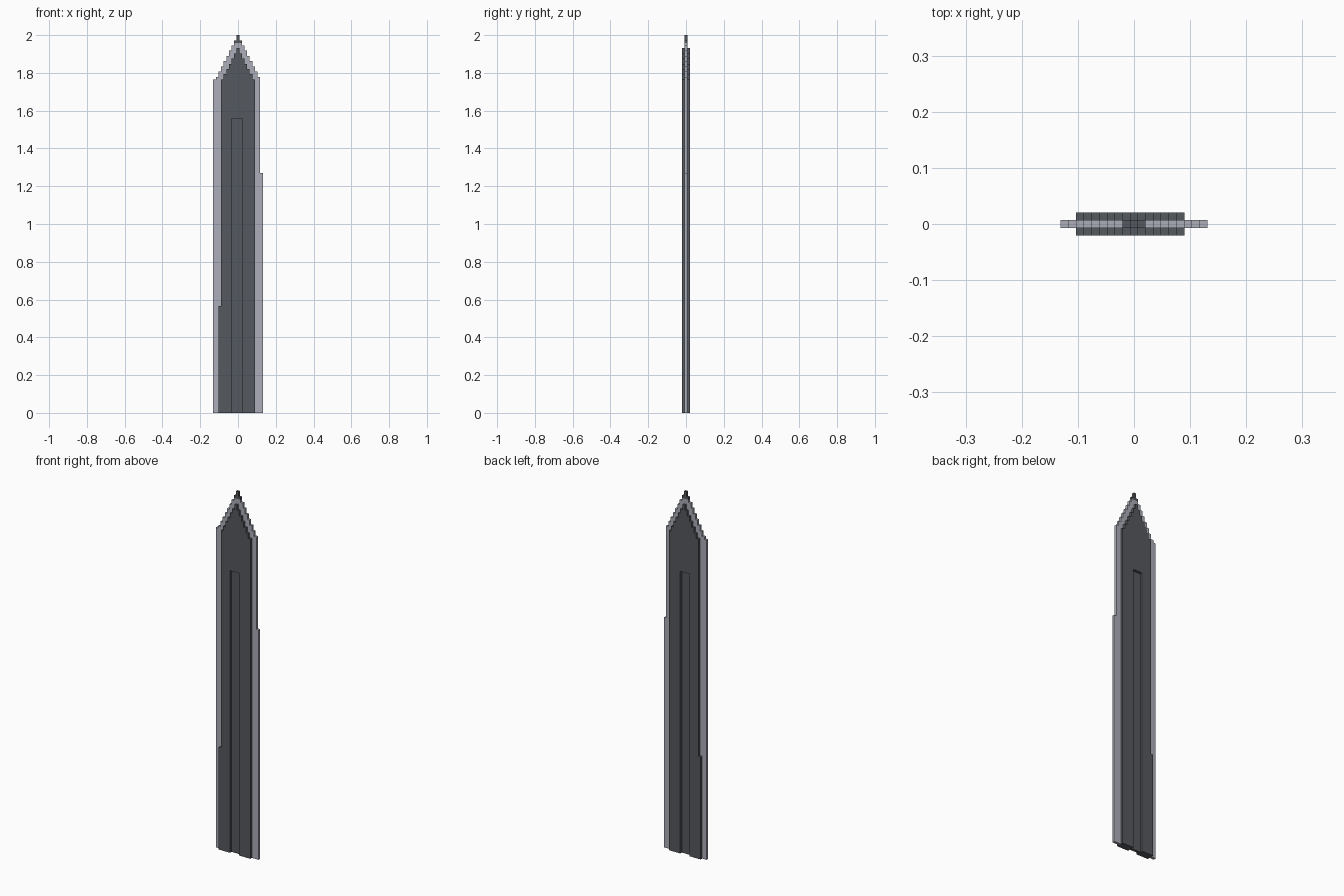
import bpy
import bmesh

cube = bpy.data.objects.get("Cube")
if cube:
    bpy.data.objects.remove(cube, do_unlink=True)

V = 2 / 145          # size of one block
COLUMNS = 19         # blocks across the blade
MID = COLUMNS // 2


def make_material(name, color):
    mat = bpy.data.materials.new(name)
    mat.use_nodes = True
    mat.diffuse_color = color
    mat.node_tree.nodes["Principled BSDF"].inputs["Base Color"].default_value = color
    return mat


dark = make_material("dark steel", (0.091, 0.098, 0.109, 1))
light = make_material("pale edge steel", (0.413, 0.423, 0.479, 1))


def slab(name, columns, y_min, y_max, mat):
    """Extrude a stepped outline; columns maps column -> (bottom, top) in blocks."""
    upper, lower = [], []
    for i in sorted(columns):
        bottom, top = columns[i]
        upper += [(i, top), (i + 1, top)]
        lower += [(i, bottom), (i + 1, bottom)]
    loop = upper + lower[::-1]
    # Keep only the true corners of the outline
    loop = [p for k, p in enumerate(loop) if p != loop[k - 1]]
    corners = []
    for k, p in enumerate(loop):
        a, b = loop[k - 1], loop[(k + 1) % len(loop)]
        if (p[0] - a[0]) * (b[1] - p[1]) != (p[1] - a[1]) * (b[0] - p[0]):
            corners.append(p)
    bm = bmesh.new()
    verts = [bm.verts.new(((x - COLUMNS / 2) * V, y_min * V, z * V)) for x, z in corners]
    face = bm.faces.new(verts)
    result = bmesh.ops.extrude_face_region(bm, geom=[face])
    moved = [g for g in result["geom"] if isinstance(g, bmesh.types.BMVert)]
    bmesh.ops.translate(bm, verts=moved, vec=(0, (y_max - y_min) * V, 0))
    bmesh.ops.recalc_face_normals(bm, faces=bm.faces)
    mesh = bpy.data.meshes.new(name)
    bm.to_mesh(mesh)
    bm.free()
    mesh.materials.append(mat)
    obj = bpy.data.objects.new(name, mesh)
    bpy.context.collection.objects.link(obj)
    return obj


# Dark core: pointed top, with one short extra column on one side
core = {i: (0, 140 - 2 * abs(i - MID)) for i in range(3, 16)}
core[2] = (0, 41)
slab("blade_core", core, -0.5, 0.5, dark)

# Raised faces with an open groove along the lower part
faces = dict(core)
for i in range(7, 11):
    faces[i] = (113, core[i][1])
slab("front_face", faces, -1.5, -0.5, dark)
slab("back_face", faces, 0.5, 1.5, dark)

# Pale cutting edge wrapped around the core
edge = {}
for i in range(COLUMNS):
    top = min(142, max(128, 145 - 2 * abs(i - MID)))
    edge[i] = (core[i][1] if i in core else 0, top)
edge[18] = (0, 92)
slab("cutting_edge", edge, -0.5, 0.5, light)

# Dark point
tip = {8: (142, 143), 9: (142, 145), 10: (142, 143)}
slab("blade_tip", tip, -0.5, 0.5, dark)
